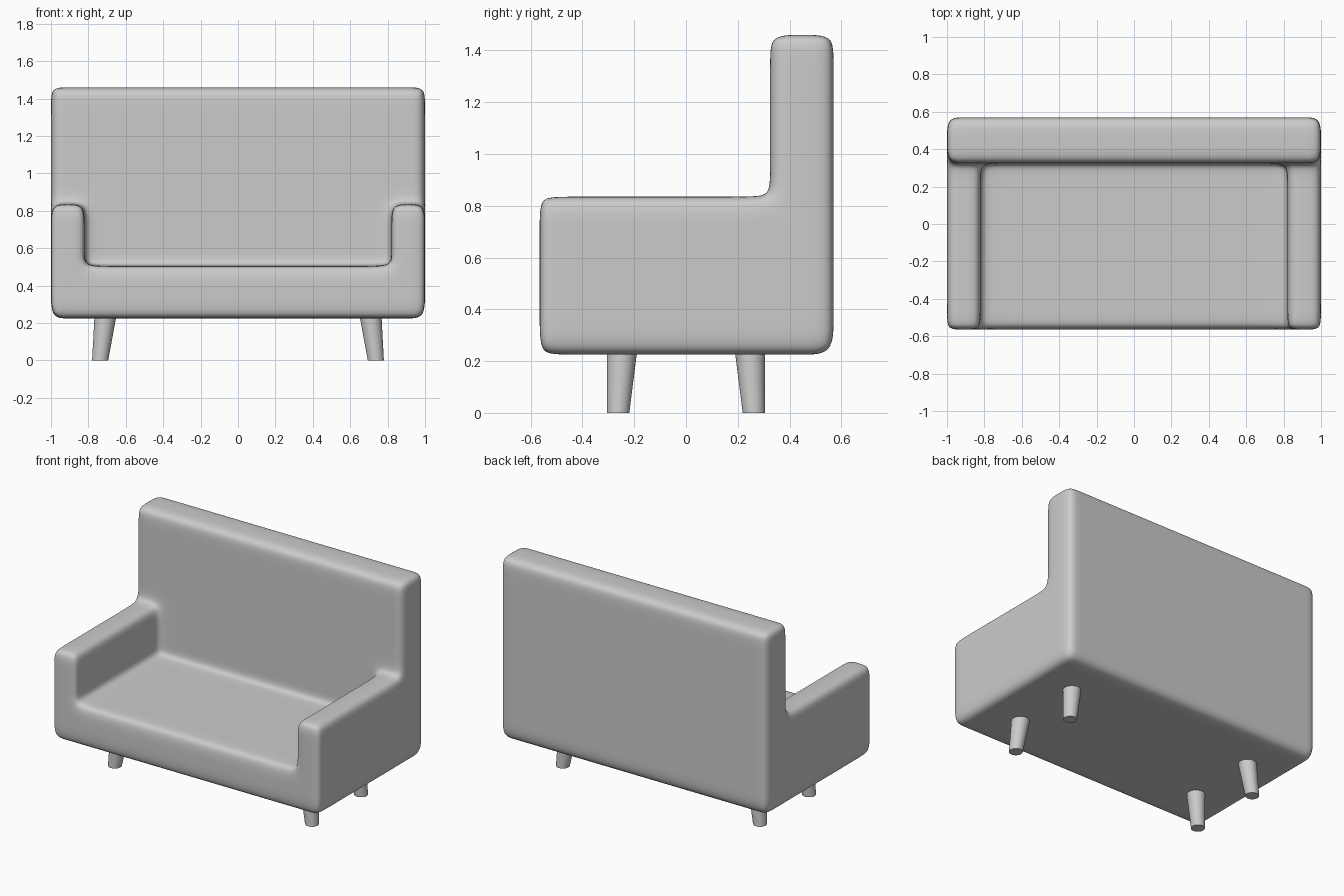
import bpy
import bmesh
from math import radians
from mathutils import Vector

if "Cube" in bpy.data.objects:
    bpy.data.objects.remove(bpy.data.objects["Cube"], do_unlink=True)

grey = bpy.data.materials.new("light_grey")
grey.use_nodes = True
colour = (0.6, 0.6, 0.6, 1)
grey.diffuse_color = colour
grey.node_tree.nodes["Principled BSDF"].inputs["Base Color"].default_value = colour


def add_object(name, bm):
    bmesh.ops.recalc_face_normals(bm, faces=bm.faces)
    mesh = bpy.data.meshes.new(name)
    bm.to_mesh(mesh)
    bm.free()
    mesh.materials.append(grey)
    ob = bpy.data.objects.new(name, mesh)
    bpy.context.collection.objects.link(ob)
    bpy.ops.object.select_all(action="DESELECT")
    ob.select_set(True)
    bpy.context.view_layer.objects.active = ob
    return ob


# Cage lines: outline planes plus the support loops that set the rounding
ARM, SEAT, ARM_TOP, BACK = 0.82, 0.505, 0.835, 0.325
half = [0.70, ARM, 0.91, 1.0]
lines = (
    [-x for x in reversed(half)] + [0] + half,
    [-0.565, -0.49, 0.24, BACK, 0.45, 0.57],
    [0.225, 0.37, SEAT, 0.58, 0.72, ARM_TOP, 0.93, 1.37, 1.46],
)


def solid(cell):
    if any(c < 0 or c >= len(l) - 1 for c, l in zip(cell, lines)):
        return False
    x, y, z = [(l[c] + l[c + 1]) / 2 for c, l in zip(cell, lines)]
    return z < SEAT or y > BACK or (abs(x) > ARM and z < ARM_TOP)


# Upholstered body: skin of the filled cells, then subdivided
bm = bmesh.new()
verts = {}


def corner(index):
    if index not in verts:
        verts[index] = bm.verts.new([l[i] for i, l in zip(index, lines)])
    return verts[index]


for i in range(len(lines[0]) - 1):
    for j in range(len(lines[1]) - 1):
        for k in range(len(lines[2]) - 1):
            cell = (i, j, k)
            if not solid(cell):
                continue
            for axis in range(3):
                for side in (0, 1):
                    beside = list(cell)
                    beside[axis] += 2 * side - 1
                    if solid(beside):
                        continue
                    ring = []
                    for a, b in ((0, 0), (1, 0), (1, 1), (0, 1)):
                        p = list(cell)
                        p[axis] += side
                        p[(axis + 1) % 3] += a
                        p[(axis + 2) % 3] += b
                        ring.append(corner(tuple(p)))
                    bm.faces.new(ring)

body = add_object("sofa_body", bm)
subsurf = body.modifiers.new("rounding", "SUBSURF")
subsurf.levels = subsurf.render_levels = 3
bpy.ops.object.shade_smooth()

# Tapered, slightly splayed legs
for sx, side in ((1, "left"), (-1, "right")):
    for sy, end in ((-1, "front"), (1, "back")):
        bm = bmesh.new()
        height = 0.26
        bmesh.ops.create_cone(bm, cap_ends=True, segments=32,
                              radius1=0.043, radius2=0.06, depth=height)
        for v in bm.verts:
            t = v.co.z / height + 0.5
            v.co += Vector((sx * (0.737 - 0.031 * t),
                            sy * (0.262 - 0.016 * t), height / 2))
        add_object(f"{end}_{side}_leg", bm)
        bpy.ops.object.shade_smooth_by_angle(angle=radians(40))
